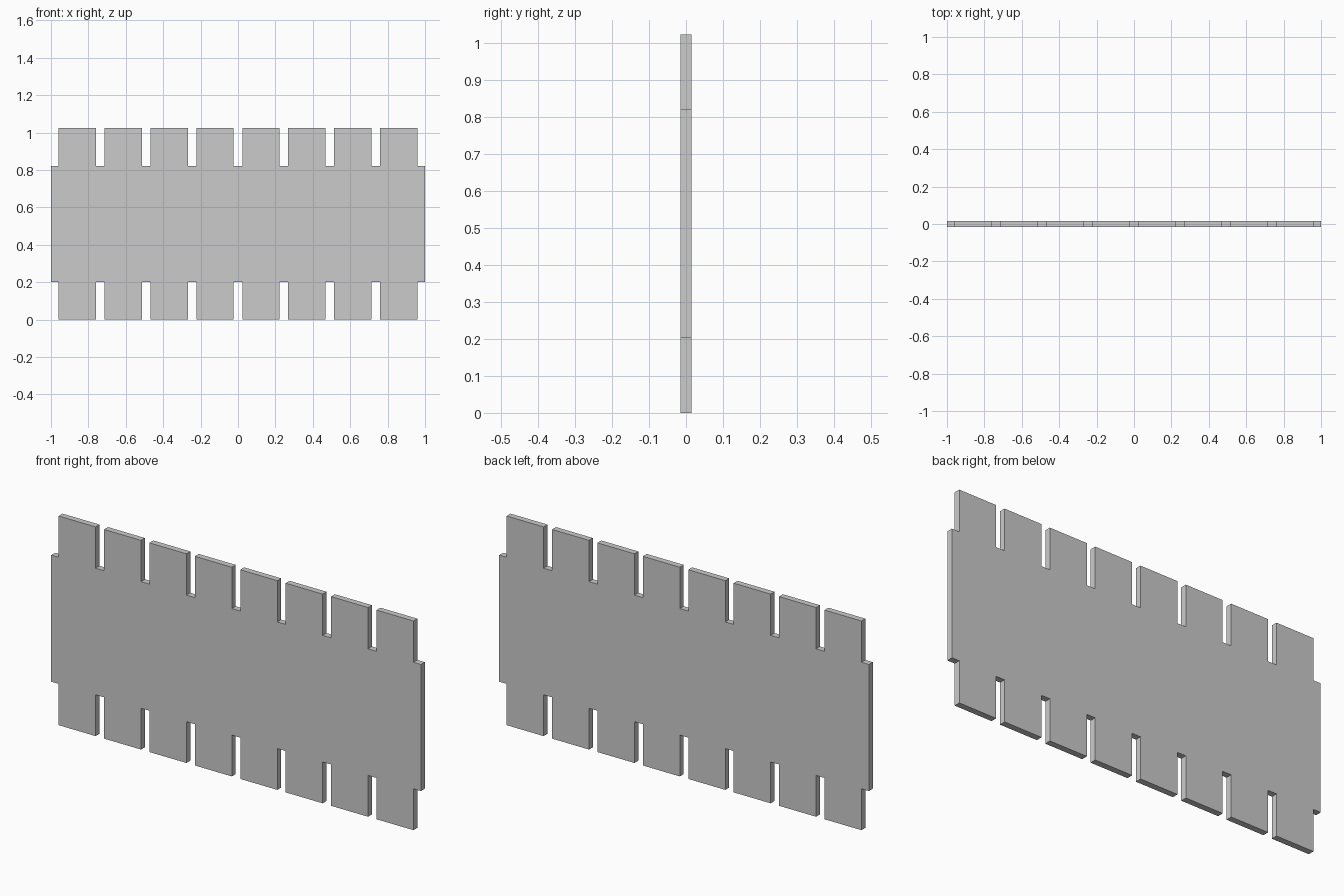
import bpy, bmesh

if "Cube" in bpy.data.objects:
    bpy.data.objects.remove(bpy.data.objects["Cube"])

THICK = 0.03
HEIGHT = 1.023
BODY_LOW, BODY_HIGH = 0.202, 0.821
TEETH, TOOTH_W, SPAN = 8, 0.2, 0.86   # SPAN: centre of the outermost tooth


def tooth_edge(base, tip):
    """Stepped edge running left to right."""
    pts = [(-1, base)]
    for i in range(TEETH):
        c = -SPAN + i * 2 * SPAN / (TEETH - 1)
        l, r = c - TOOTH_W / 2, c + TOOTH_W / 2
        pts += [(l, base), (l, tip), (r, tip), (r, base)]
    return pts + [(1, base)]


# Panel outline: toothed bottom edge, then toothed top edge reversed
outline = tooth_edge(BODY_LOW, 0) + tooth_edge(BODY_HIGH, HEIGHT)[::-1]

# Extrude the outline to a flat slab centred on y = 0
bm = bmesh.new()
face = bm.faces.new([bm.verts.new((x, -THICK / 2, z)) for x, z in outline])
ext = bmesh.ops.extrude_face_region(bm, geom=[face], use_keep_orig=True)
moved = [v for v in ext["geom"] if isinstance(v, bmesh.types.BMVert)]
bmesh.ops.translate(bm, verts=moved, vec=(0, THICK, 0))
bmesh.ops.recalc_face_normals(bm, faces=bm.faces)

mesh = bpy.data.meshes.new("toothed_panel")
bm.to_mesh(mesh)
bm.free()
panel = bpy.data.objects.new("toothed_panel", mesh)
bpy.context.collection.objects.link(panel)
